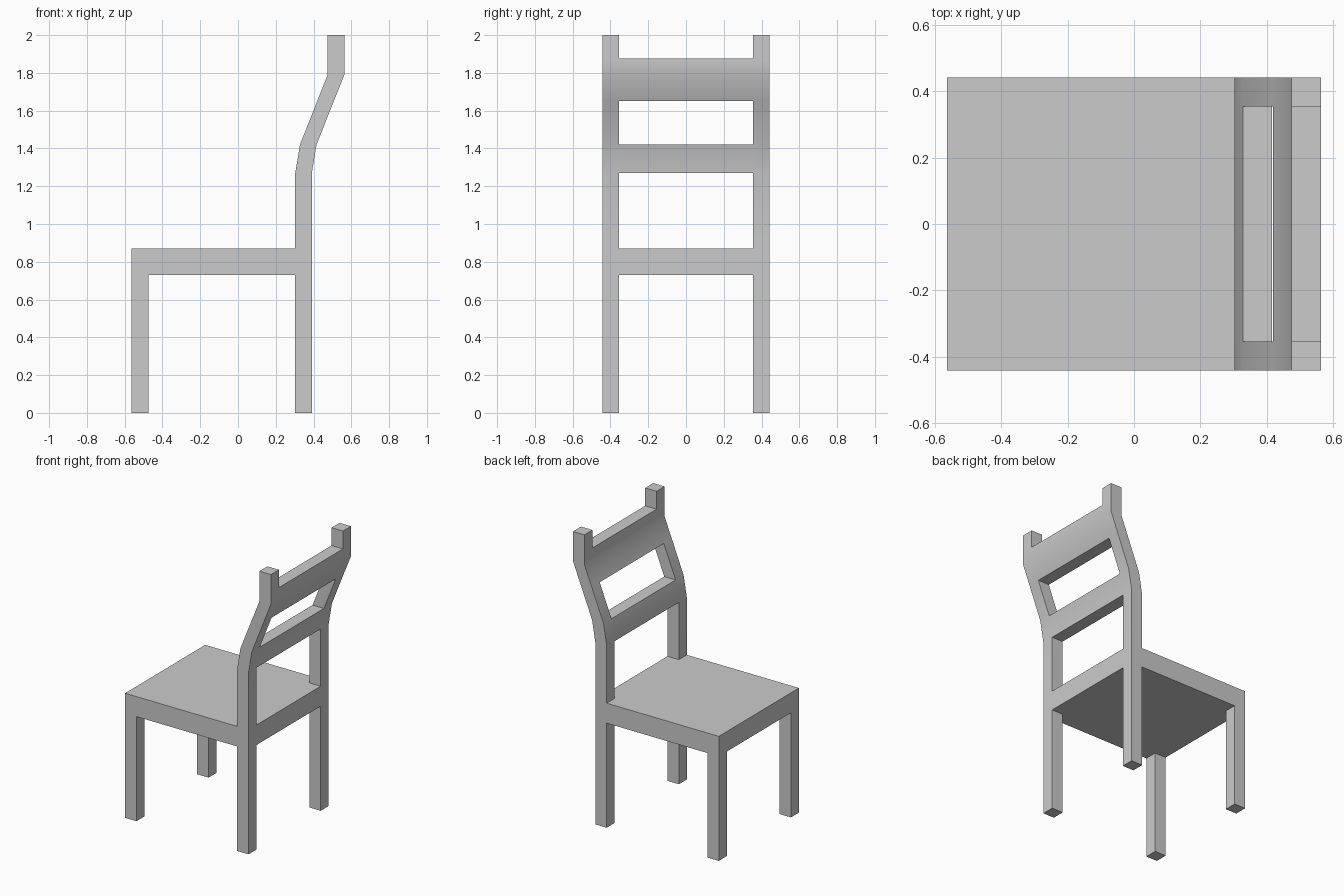
import bpy
import bmesh

if "Cube" in bpy.data.objects:
    bpy.data.objects.remove(bpy.data.objects["Cube"])

W, D, T = 0.442, 0.563, 0.088      # half width (y), half depth (x), timber thickness
SEAT_LOW, SEAT_TOP = 0.73, 0.87
REAR = 0.303                       # front face of the rear legs


def finish(name, bm):
    bmesh.ops.recalc_face_normals(bm, faces=bm.faces)
    mesh = bpy.data.meshes.new(name)
    bm.to_mesh(mesh)
    bm.free()
    obj = bpy.data.objects.new(name, mesh)
    bpy.context.collection.objects.link(obj)
    return obj


def box(name, x0, x1, y0, y1, z0, z1):
    bm = bmesh.new()
    bmesh.ops.create_cube(bm, size=1)
    for v in bm.verts:
        v.co = (x1 if v.co.x > 0 else x0,
                y1 if v.co.y > 0 else y0,
                z1 if v.co.z > 0 else z0)
    return finish(name, bm)


# Seat and four legs
box("seat", -D, REAR + T, -W, W, SEAT_LOW, SEAT_TOP)
for side, y in (("near", -W), ("far", W - T)):
    box(f"front_leg_{side}", -D, -D + T, y, y + T, 0, SEAT_LOW)
    box(f"rear_leg_{side}", REAR, REAR + T, y, y + T, 0, SEAT_LOW)

# Backrest: bent posts and two slats, built as one lattice of cells
# Each level is (front x, z); slat cells fill the middle column
levels = [(REAR, SEAT_TOP), (REAR, 1.27), (0.328, 1.42), (0.419, 1.65),
          (0.475, 1.79), (0.475, 1.875), (0.475, 2.0)]
columns = [-W, -W + T, W - T, W]
slat_rows = {1, 3, 4}
cells = {(c, r) for r in range(len(levels) - 1) for c in range(3)
         if c != 1 or r in slat_rows}

bm = bmesh.new()
grid = {}


def vert(c, r, back):
    key = (c, r, back)
    if key not in grid:
        x, z = levels[r]
        grid[key] = bm.verts.new((x + T * back, columns[c], z))
    return grid[key]


for c, r in sorted(cells):
    # front and back skins
    for b in (0, 1):
        bm.faces.new([vert(c, r, b), vert(c + 1, r, b),
                      vert(c + 1, r + 1, b), vert(c, r + 1, b)])
    # rim faces wherever the neighbouring cell is open
    for dc, dr, p, q in ((-1, 0, (c, r), (c, r + 1)),
                         (1, 0, (c + 1, r), (c + 1, r + 1)),
                         (0, -1, (c, r), (c + 1, r)),
                         (0, 1, (c, r + 1), (c + 1, r + 1))):
        if (c + dc, r + dr) not in cells:
            bm.faces.new([vert(*p, 0), vert(*q, 0), vert(*q, 1), vert(*p, 1)])

backrest = finish("backrest", bm)
bpy.context.view_layer.objects.active = backrest
backrest.select_set(True)
bpy.ops.object.shade_smooth_by_angle()
